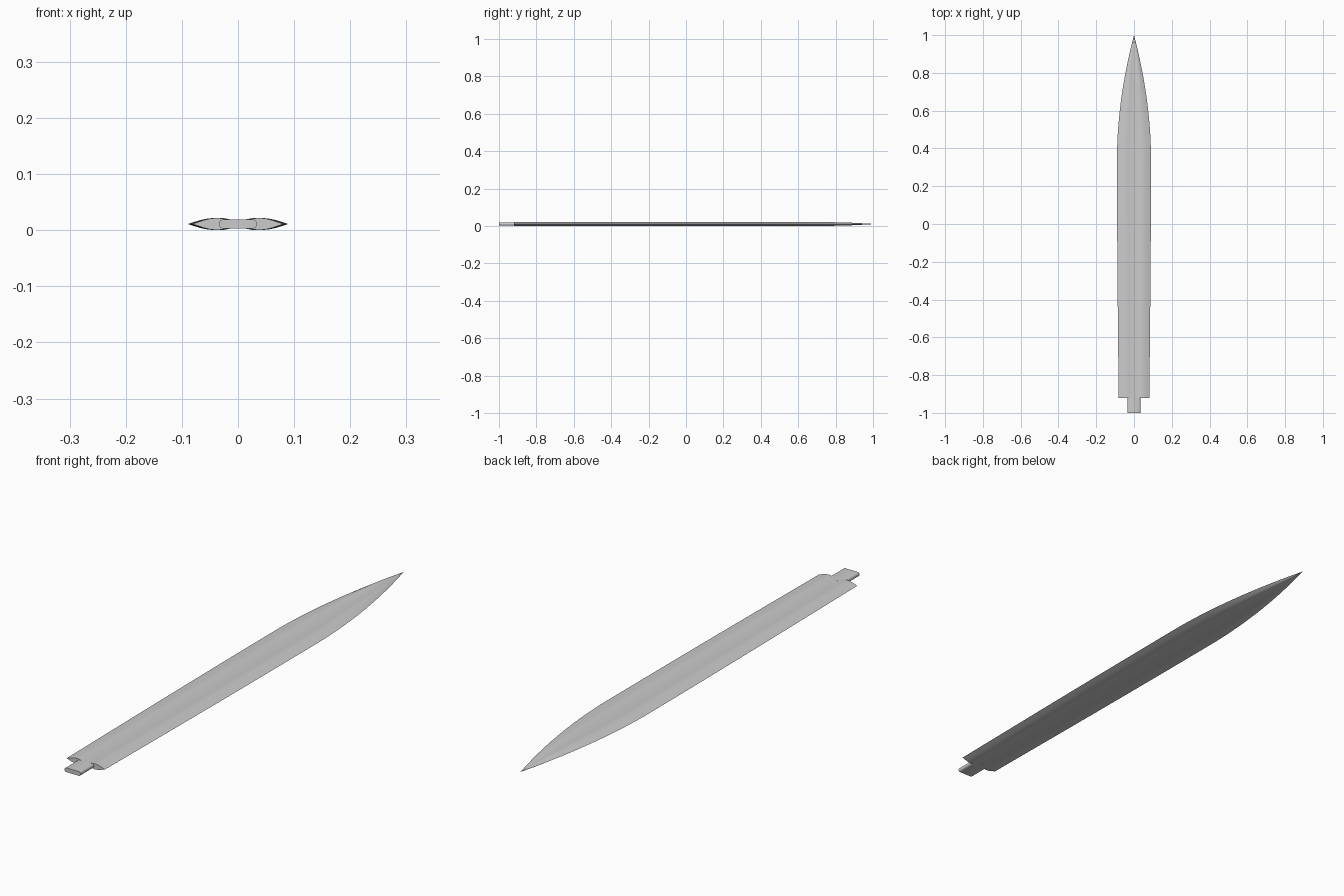
import bpy, bmesh, math

if "Cube" in bpy.data.objects:
    bpy.data.objects.remove(bpy.data.objects["Cube"])

steel = bpy.data.materials.new("steel grey")
steel.diffuse_color = (0.6, 0.6, 0.6, 1)
steel.use_nodes = True
steel.node_tree.nodes["Principled BSDF"].inputs["Base Color"].default_value = steel.diffuse_color
MID = 0.011  # height of the cutting edges


def loft(name, rings, tip=None, angle=30):
    """Skin a list of closed rings; cap the ends or run to a point."""
    bm = bmesh.new()
    loops = [[bm.verts.new(p) for p in ring] for ring in rings]
    n = len(loops[0])
    for a, b in zip(loops, loops[1:]):
        for i in range(n):
            j = (i + 1) % n
            bm.faces.new((a[i], a[j], b[j], b[i]))
    bm.faces.new(loops[0][::-1])
    if tip:
        t = bm.verts.new(tip)
        for i in range(n):
            bm.faces.new((loops[-1][i], loops[-1][(i + 1) % n], t))
    else:
        bm.faces.new(loops[-1])
    bmesh.ops.recalc_face_normals(bm, faces=bm.faces)
    mesh = bpy.data.meshes.new(name)
    bm.to_mesh(mesh)
    bm.free()
    mesh.materials.append(steel)
    ob = bpy.data.objects.new(name, mesh)
    bpy.context.collection.objects.link(ob)
    bpy.ops.object.select_all(action='DESELECT')
    ob.select_set(True)
    bpy.context.view_layer.objects.active = ob
    bpy.ops.object.shade_smooth_by_angle(angle=math.radians(angle))
    return ob


# Blade section: (fraction of half width, thickness above the middle)
half = [(0, .0078), (.18, .0081), (.32, .0093), (.42, .0106), (.52, .0105),
        (.64, .0092), (.76, .0067), (.88, .0034)]
top = [(-x, h) for x, h in half[:0:-1]] + half
section = [(-1, 0)] + top + [(1, 0)] + [(x, -h) for x, h in top[::-1]]


def half_width(y):
    if y < 0.35:
        return 0.081 + 0.009 * math.sin((y + 0.92) / 1.27 * math.pi / 2)
    t = (y - 0.35) / 0.65
    return 0.09 * (1 - t ** 1.9)


def thickness(y):
    if y < 0.6:
        return 1.0
    return max(0.1, 1 - ((y - 0.6) / 0.4) ** 3)


# Blade with shallow fuller
ys = [-0.92 + 1.27 * i / 12 for i in range(12)]
ys += [0.35 + 0.645 * i / 24 for i in range(25)]
loft("blade", [[(x * half_width(y), y, MID + h * thickness(y)) for x, h in section]
               for y in ys], tip=(0, 1, MID))


# Tang: flat bar with rounded sides, set into the fuller
def tang_ring(y):
    ring = []
    for i in range(16):
        a = math.pi * (i + 0.5) / 8
        side = 1 if math.cos(a) > 0 else -1
        ring.append((side * 0.026 + 0.008 * math.cos(a), y, MID + 0.0082 * math.sin(a)))
    return ring


loft("tang", [tang_ring(-1.0), tang_ring(-0.9)], angle=40)
